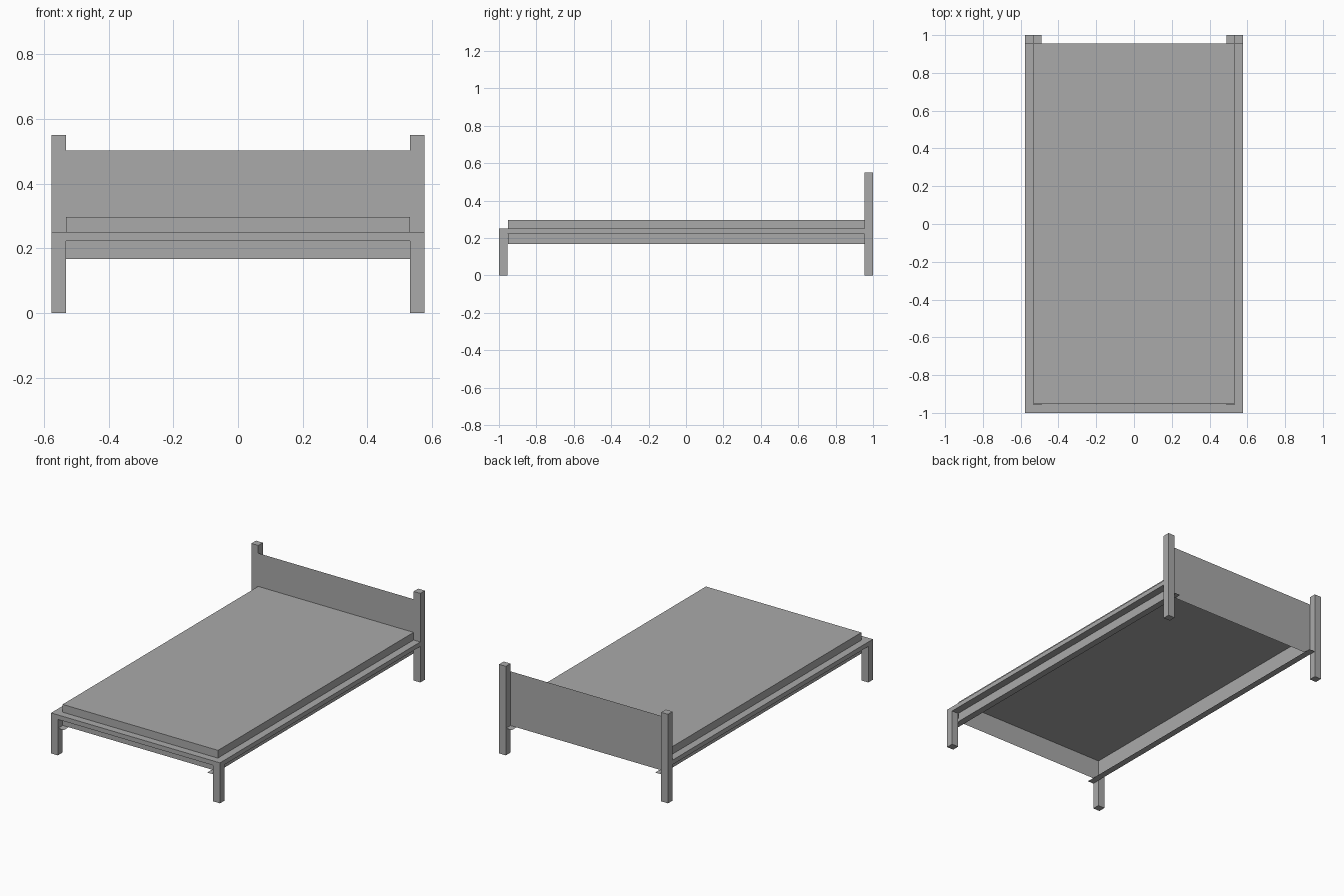
import bpy
import bmesh

if "Cube" in bpy.data.objects:
    bpy.data.objects.remove(bpy.data.objects["Cube"])

grey = bpy.data.materials.new("grey")
grey.diffuse_color = (0.40, 0.40, 0.40, 1)
grey.use_nodes = True
grey.node_tree.nodes["Principled BSDF"].inputs["Base Color"].default_value = grey.diffuse_color

XO, XI = 0.577, 0.531      # outer and inner half width
YO, YI = 1.0, 0.955        # outer and inner half length
Z_LOW, Z_TOP = 0.167, 0.297


def finish(name, bm):
    mesh = bpy.data.meshes.new(name)
    bm.to_mesh(mesh)
    bm.free()
    mesh.materials.append(grey)
    obj = bpy.data.objects.new(name, mesh)
    bpy.context.collection.objects.link(obj)
    return obj


def box(name, x, y, z, skip_bottom=False):
    bm = bmesh.new()
    bmesh.ops.create_cube(bm, size=1)
    for v in bm.verts:
        v.co = [lo + (c + 0.5) * (hi - lo) for c, (lo, hi) in zip(v.co, (x, y, z))]
    if skip_bottom:
        bm.normal_update()
        low = [f for f in bm.faces if f.normal.z < -0.5]
        bmesh.ops.delete(bm, geom=low, context='FACES')
    return finish(name, bm)


def sheet(name, corners):
    bm = bmesh.new()
    bm.faces.new([bm.verts.new(c) for c in corners])
    return finish(name, bm)


# Legs, side rails and slat ledges, one set for each side
for side, s in (("left", -1), ("right", 1)):
    x = sorted((s * XI, s * XO))
    box(f"{side}_front_leg", x, (-YO, -YI), (0, 0.25))
    box(f"{side}_back_post", x, (YI, YO), (0, 0.55))
    box(f"{side}_side_rail", x, (-YI, YI), (0.222, 0.25))
    a, b = sorted((s * XI, s * 0.49))
    sheet(f"{side}_slat_ledge", [(a, -YO, Z_LOW), (b, -YO, Z_LOW),
                                 (b, YO, Z_LOW), (a, YO, Z_LOW)])

# Front rail between the front legs
box("front_rail", (-XI, XI), (-YO, -YI), (0.222, 0.25))

# Mattress and apron: one hollow shell, open underneath
box("mattress_and_apron", (-XI, XI), (-YI + 0.002, YI), (Z_LOW, Z_TOP), skip_bottom=True)

# Headboard above the mattress
sheet("headboard", [(-XI, YI, Z_TOP), (XI, YI, Z_TOP), (XI, YI, 0.502), (-XI, YI, 0.502)])
